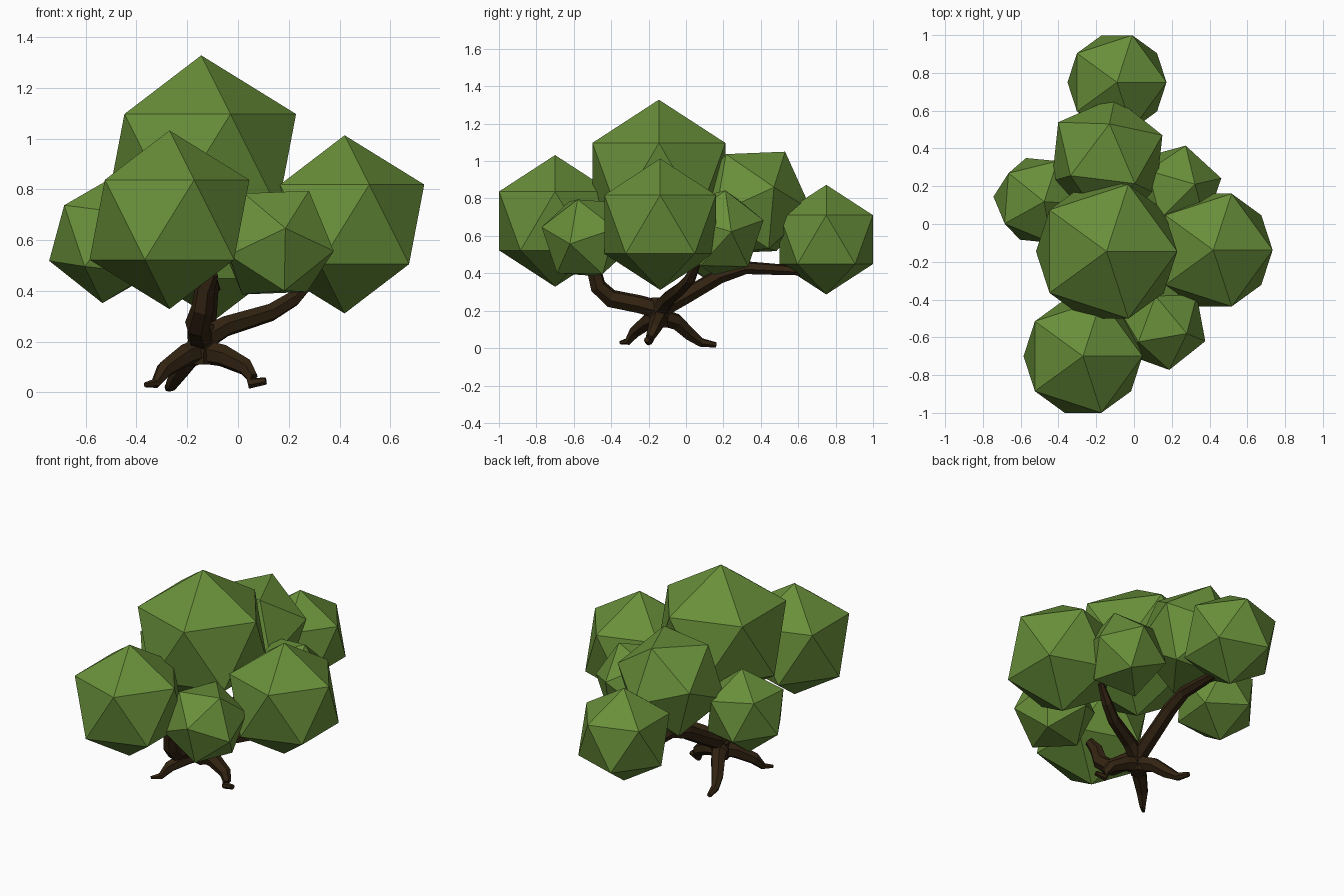
import bpy, bmesh, math
from mathutils import Vector, Matrix

if "Cube" in bpy.data.objects:
    bpy.data.objects.remove(bpy.data.objects["Cube"])


def material(name, color):
    m = bpy.data.materials.new(name)
    m.diffuse_color = (*color, 1)
    m.use_nodes = True
    m.node_tree.nodes["Principled BSDF"].inputs["Base Color"].default_value = m.diffuse_color
    return m


LEAF = material("leaf green", (0.14, 0.275, 0.042))
BARK = material("dark bark", (0.032, 0.017, 0.006))


def finish(name, bm, mat):
    mesh = bpy.data.meshes.new(name)
    bmesh.ops.recalc_face_normals(bm, faces=bm.faces[:])
    bm.to_mesh(mesh)
    bm.free()
    mesh.materials.append(mat)
    obj = bpy.data.objects.new(name, mesh)
    bpy.context.collection.objects.link(obj)


def frame(a, b):
    """Rotation matrix whose first axis is a, second lies towards b."""
    x = Vector(a).normalized()
    y = (Vector(b) - x * Vector(b).dot(x)).normalized()
    return Matrix((x, y, x.cross(y))).transposed()


def leaf_clump(name, center, r, a=None, b=None):
    """Low-poly ball; a and b are directions of two adjacent corners."""
    bm = bmesh.new()
    bmesh.ops.create_icosphere(bm, subdivisions=1, radius=r)
    if a:
        rot = frame(a, b) @ frame((0, 0, 1), (0.894, 0, 0.447)).transposed()
        bmesh.ops.transform(bm, matrix=rot.to_4x4(), verts=bm.verts[:])
    bmesh.ops.translate(bm, vec=center, verts=bm.verts[:])
    finish(name, bm, LEAF)


def limb(name, path, sides=6):
    """Faceted tapering tube through (x, y, z, radius) points."""
    bm = bmesh.new()
    pts = [Vector(p[:3]) for p in path]
    rings, ref = [], None
    for i, p in enumerate(pts):
        t = (pts[min(i + 1, len(pts) - 1)] - pts[max(i - 1, 0)]).normalized()
        ref = ref or t.orthogonal()
        u = (ref - t * ref.dot(t)).normalized()
        ref, v = u, t.cross(u)
        rings.append([bm.verts.new(p + path[i][3] * (
            u * math.cos(k * math.tau / sides) + v * math.sin(k * math.tau / sides)))
            for k in range(sides)])
    for r0, r1 in zip(rings, rings[1:]):
        for k in range(sides):
            j = (k + 1) % sides
            bm.faces.new((r0[k], r0[j], r1[j], r1[k]))
    bm.faces.new(rings[0])
    bm.faces.new(rings[-1])
    finish(name, bm, BARK)


# Upright leaf clumps
leaf_clump("crown_leaves", (-0.145, -0.145, 0.91), 0.418)
leaf_clump("front_leaves", (-0.27, -0.70, 0.68), 0.352)
leaf_clump("right_leaves", (0.42, -0.138, 0.662), 0.351)
leaf_clump("back_leaves", (-0.09, 0.75, 0.58), 0.293)
# Tilted leaf clumps
leaf_clump("back_middle_leaves", (-0.142, 0.349, 0.778), 0.327,
           (0.012, 0.181, 0.272), (0.292, 0.121, 0.082))
leaf_clump("front_right_leaves", (0.148, -0.535, 0.59), 0.247,
           (0.132, -0.045, 0.205), (0.228, -0.085, -0.035))
leaf_clump("left_leaves", (-0.505, 0.125, 0.605), 0.255,
           (-0.19, -0.13, 0.14), (-0.233, 0.03, -0.10))
leaf_clump("back_right_leaves", (0.22, 0.18, 0.617), 0.25,
           (0.10, 0.03, 0.22), (0.235, 0.06, -0.01))

# Trunk knot, then three branches and three roots growing from it
limb("trunk", [(-0.15, -0.14, 0.11, 0.05), (-0.15, -0.14, 0.17, 0.06),
               (-0.14, -0.14, 0.21, 0.055), (-0.14, -0.14, 0.27, 0.045)])
limb("front_branch", [(-0.15, -0.12, 0.20, 0.05), (-0.15, -0.25, 0.235, 0.05),
                      (-0.16, -0.40, 0.265, 0.05), (-0.14, -0.47, 0.33, 0.045),
                      (-0.13, -0.49, 0.41, 0.04), (-0.10, -0.52, 0.47, 0.025)])
limb("right_branch", [(-0.15, -0.14, 0.20, 0.05), (-0.05, -0.10, 0.26, 0.042),
                      (0.13, -0.03, 0.315, 0.036), (0.22, 0.02, 0.37, 0.032),
                      (0.30, 0.06, 0.45, 0.018)])
limb("back_branch", [(-0.14, -0.15, 0.20, 0.05), (-0.13, 0.0, 0.28, 0.045),
                     (-0.12, 0.18, 0.385, 0.042), (-0.11, 0.32, 0.43, 0.036),
                     (-0.10, 0.50, 0.42, 0.03), (-0.09, 0.62, 0.41, 0.022)])
limb("front_left_root", [(-0.14, -0.13, 0.17, 0.05), (-0.21, -0.20, 0.145, 0.045),
                         (-0.29, -0.27, 0.09, 0.035), (-0.325, -0.31, 0.035, 0.02),
                         (-0.365, -0.35, 0.03, 0.01)])
limb("back_left_root", [(-0.14, -0.14, 0.17, 0.05), (-0.19, -0.05, 0.14, 0.045),
                        (-0.235, 0.02, 0.075, 0.037), (-0.26, 0.08, 0.03, 0.025),
                        (-0.275, 0.16, 0.017, 0.015)])
limb("right_root", [(-0.16, -0.14, 0.165, 0.05), (-0.06, -0.15, 0.145, 0.045),
                    (0.03, -0.17, 0.10, 0.035), (0.055, -0.19, 0.06, 0.025),
                    (0.05, -0.20, 0.035, 0.022), (0.11, -0.21, 0.045, 0.015)])
